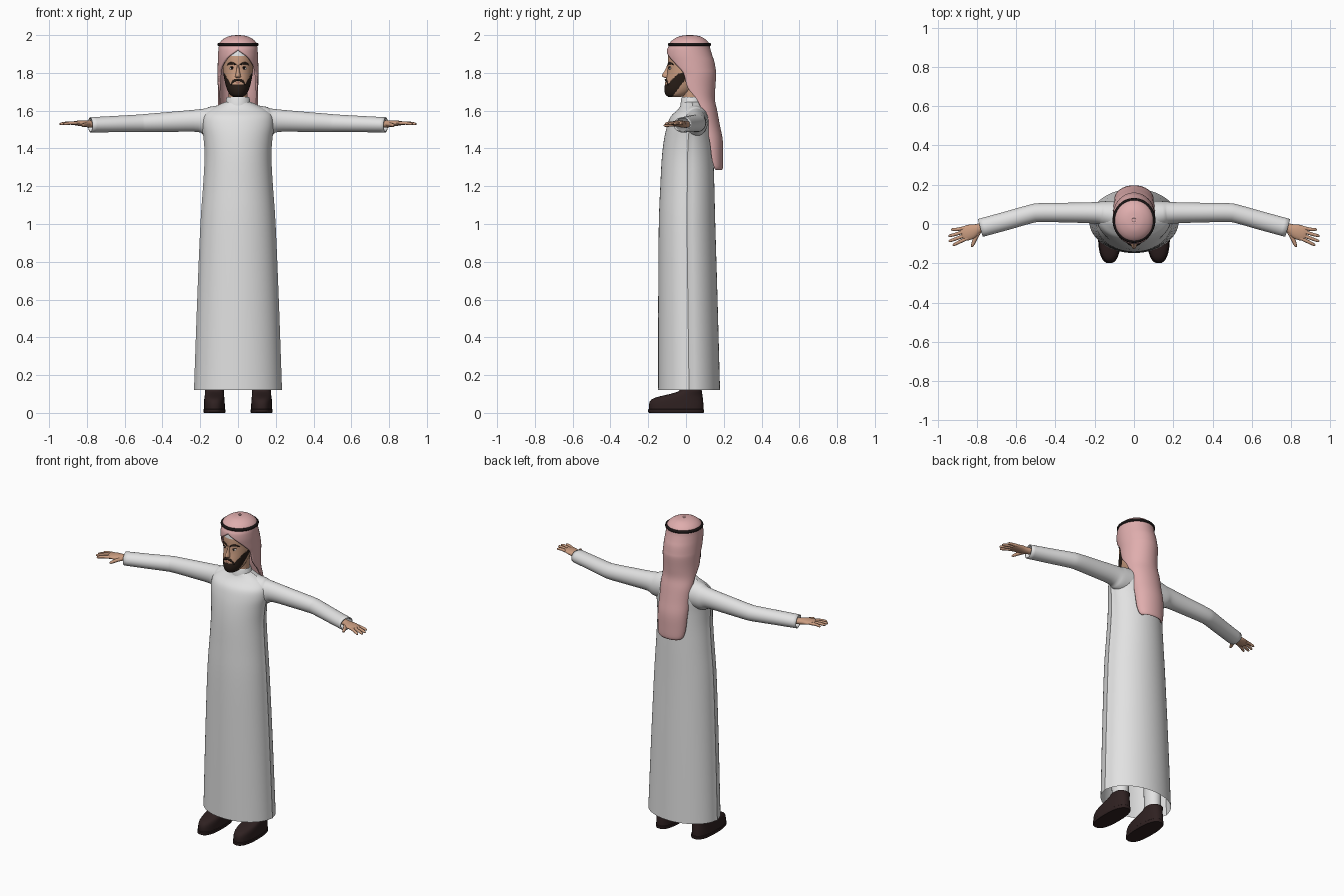
import bpy, bmesh, math
from mathutils import Vector


def material(name, r, g, b):
    m = bpy.data.materials.new(name)
    m.diffuse_color = (r, g, b, 1)
    return m


SKIN = material("skin", 0.60, 0.34, 0.22)
ROBE = material("robe white", 0.76, 0.76, 0.76)
PINK = material("headcloth pink", 0.74, 0.42, 0.42)
SHOE = material("shoe brown", 0.028, 0.015, 0.015)
HAIR = material("hair dark brown", 0.022, 0.013, 0.009)
CORD = material("cord black", 0.010, 0.007, 0.007)
LIP = material("lip", 0.36, 0.15, 0.11)
CAP = material("cap white", 0.85, 0.85, 0.85)


def smooth_rows(rows, k):
    """Catmull-Rom subdivision of a list of number tuples."""
    out = []
    for i in range(len(rows) - 1):
        p0, p1, p2, p3 = (rows[max(0, min(len(rows) - 1, i + j))] for j in (-1, 0, 1, 2))
        for s in range(k):
            t = s / k
            out.append(tuple(0.5 * (2 * b + (c - a) * t + (2 * a - 5 * b + 4 * c - d) * t * t
                                    + (3 * b - a - 3 * c + d) * t ** 3)
                             for a, b, c, d in zip(p0, p1, p2, p3)))
    return out + [rows[-1]]


def loft(name, rings, mats, closed=True, caps=(True, True), mirror=False,
         thick=0, angle=40, rule=None):
    bm = bmesh.new()
    vs = [[bm.verts.new(p) for p in r] for r in rings]
    n = len(rings[0])
    for a, b in zip(vs, vs[1:]):
        for i in range(n if closed else n - 1):
            j = (i + 1) % n
            bm.faces.new((a[i], a[j], b[j], b[i]))
    if caps[0]:
        bm.faces.new(vs[0])
    if caps[1]:
        bm.faces.new(vs[-1])
    bmesh.ops.remove_doubles(bm, verts=bm.verts, dist=1e-5)
    bmesh.ops.recalc_face_normals(bm, faces=bm.faces)
    if rule:
        for f in bm.faces:
            f.material_index = rule(f.calc_center_median())
    me = bpy.data.meshes.new(name)
    bm.to_mesh(me)
    bm.free()
    for m in mats:
        me.materials.append(m)
    ob = bpy.data.objects.new(name, me)
    bpy.context.collection.objects.link(ob)
    finish(ob, angle)
    if thick:
        mod = ob.modifiers.new("thickness", 'SOLIDIFY')
        mod.thickness = thick
    if mirror:
        ob.modifiers.new("mirror", 'MIRROR')
    return ob


def finish(ob, angle=40):
    bpy.ops.object.select_all(action='DESELECT')
    ob.select_set(True)
    bpy.context.view_layer.objects.active = ob
    bpy.ops.object.shade_smooth_by_angle(angle=math.radians(angle))


def stack(name, rows, mats, cx=0, n=48, power=2, k=4, seam=0, **kw):
    """Horizontal sections: rows are (z, front y, back y, half width)."""
    rings = []
    for z, y0, y1, rx in smooth_rows(rows, k):
        ring = []
        for i in range(n):
            a = 2 * math.pi * i / n
            c, s = math.cos(a), math.sin(a)
            e = 2 / power
            w = rx + (seam if i in (0, n // 2) else 0)
            ring.append((cx + math.copysign(abs(c) ** e, c) * w,
                         (y0 + y1) / 2 + math.copysign(abs(s) ** e, s) * (y1 - y0) / 2, z))
        rings.append(ring)
    return loft(name, rings, mats, **kw)


def tube(name, rows, mats, n=16, k=4, **kw):
    """Sections along a path: rows are (x, y, z, side radius, up radius)."""
    pts = smooth_rows(rows, k)
    rings = []
    for i, p in enumerate(pts):
        d = Vector(pts[min(i + 1, len(pts) - 1)][:3]) - Vector(pts[max(i - 1, 0)][:3])
        side = d.cross(Vector((0, 0, 1))).normalized()
        up = side.cross(d).normalized()
        rings.append([Vector(p[:3]) + side * p[3] * math.cos(2 * math.pi * j / n)
                      + up * p[4] * math.sin(2 * math.pi * j / n) for j in range(n)])
    return loft(name, rings, mats, **kw)


def ball(name, loc, size, mat, turn):
    bpy.ops.mesh.primitive_uv_sphere_add(segments=20, ring_count=12, radius=1, location=loc)
    ob = bpy.context.object
    ob.name, ob.scale, ob.rotation_euler = name, size, (0, 0, turn)
    ob.data.materials.append(mat)
    finish(ob)


# Robe: open at the hem, with a slight ridge for the side seams
stack("robe", [(0.12, -.148, .18, .228), (0.6, -.147, .167, .211), (1.0, -.144, .155, .194),
               (1.2, -.136, .15, .18), (1.35, -.128, .145, .172), (1.45, -.116, .14, .177),
               (1.52, -.10, .138, .187), (1.57, -.08, .13, .182), (1.602, -.047, .117, .155),
               (1.625, -.03, .10, .11), (1.645, -.024, .088, .066)],
      [ROBE], n=64, seam=.005, caps=(False, True), angle=25)
stack("collar", [(1.62, -.03, .09, .068), (1.664, -.026, .086, .062), (1.672, -.022, .082, .058),
                 (1.664, -.018, .078, .054)], [ROBE], k=1)
tube("sleeve", [(.10, .045, 1.545, .075, .083), (.16, .054, 1.542, .062, .076),
                (.21, .057, 1.547, .054, .060), (.35, .058, 1.541, .050, .053),
                (.48, .058, 1.535, .048, .048), (.53, .050, 1.533, .047, .046),
                (.65, .016, 1.529, .047, .043), (.782, -.02, 1.525, .047, .040)],
     [ROBE], n=32, caps=(True, False), thick=.006, mirror=True)

# Trousers and shoes
stack("trouser_leg", [(.09, -.03, .075, .045), (.4, -.04, .08, .052), (.9, -.05, .09, .07)],
      [ROBE], cx=.122, n=24, mirror=True)
stack("shoe_sole", [(0, -.196, .092, .055), (.004, -.2, .095, .058), (.018, -.2, .095, .058),
                    (.02, -.197, .093, .056)], [SHOE], cx=.125, n=32, power=2.5, k=1, mirror=True)
stack("shoe_upper", [(.015, -.195, .092, .055), (.045, -.196, .092, .055), (.07, -.184, .09, .054),
                     (.086, -.145, .088, .052), (.10, -.085, .086, .05), (.112, -.045, .085, .05),
                     (.12, -.035, .083, .05)], [SHOE], cx=.125, n=32, power=2.4, k=2, mirror=True)


# Hands: t runs along the hand, s towards the thumb side
def hand_part(name, rows, **kw):
    tube(name, [(.77 + .94 * t - .33 * s, -.015 - .33 * t - .94 * s, z, a, b)
                for t, s, z, a, b in rows], [SKIN], mirror=True, **kw)


hand_part("palm", [(-.05, 0, 1.527, .022, .018), (.02, 0, 1.529, .024, .018),
                   (.06, .003, 1.533, .037, .016), (.10, .002, 1.534, .037, .011),
                   (.117, .002, 1.533, .030, .006)], n=24)
for finger, s0, s1, tip in (("little", -.026, -.038, .158), ("ring", -.009, -.012, .181),
                            ("middle", .010, .013, .188), ("index", .028, .038, .176)):
    mid = (.1 + tip) / 2
    hand_part(finger + "_finger", [(.09, s0, 1.534, .009, .009), (mid, (s0 + s1) / 2, 1.534, .0085, .0085),
                                   (tip - .008, s1 - .001, 1.530, .007, .007),
                                   (tip, s1, 1.528, .003, .003)], n=12)
hand_part("thumb", [(.02, .008, 1.529, .013, .012), (.055, .042, 1.526, .011, .010),
                    (.08, .07, 1.522, .008, .008), (.087, .078, 1.521, .003, .003)], n=12)


# Head: beard and cap are coloured by position
def head_colour(c):
    if c.z > 1.887:
        return 2
    top = 1.737 + max(0, abs(c.x) - .035) * 1.6
    return 1 if c.z < top and c.y < (c.z - 1.775) * .75 + .003 else 0


stack("head", [(1.672, -.092, -.03, .022), (1.685, -.108, .01, .043), (1.715, -.115, .055, .059),
               (1.76, -.107, .09, .071), (1.80, -.099, .108, .078), (1.84, -.096, .118, .081),
               (1.88, -.095, .122, .084), (1.92, -.088, .12, .083), (1.95, -.06, .10, .07)],
      [SKIN, HAIR, CAP], n=112, k=9, rule=head_colour)
stack("neck", [(1.6, -.015, .075, .048), (1.70, -.02, .08, .05), (1.76, -.03, .09, .055)],
      [SKIN], n=32)
stack("nose", [(1.842, -.099, -.07, .007), (1.812, -.113, -.07, .009), (1.788, -.127, -.07, .014),
               (1.778, -.122, -.07, .015), (1.772, -.106, -.07, .010)], [SKIN], n=20)
tube("eyebrow", [(.010, -.096, 1.843, .003, .003), (.030, -.089, 1.851, .004, .006),
                 (.047, -.077, 1.849, .004, .005), (.058, -.066, 1.841, .002, .002)],
     [HAIR], n=10, mirror=True)
tube("moustache", [(0, -.108, 1.763, .005, .005), (.018, -.104, 1.760, .005, .007),
                   (.031, -.096, 1.747, .005, .006), (.036, -.093, 1.730, .004, .004)],
     [HAIR], n=10, mirror=True)
tube("mouth", [(-.020, -.102, 1.748, .002, .002), (0, -.108, 1.747, .004, .006),
               (.020, -.102, 1.748, .002, .002)], [LIP], n=10)
for side, x in (("left", 1), ("right", -1)):
    ball(side + "_eye", (x * .031, -.085, 1.824), (.014, .005, .007), CAP, x * .3)
    ball(side + "_iris", (x * .031, -.088, 1.824), (.006, .004, .0065), CORD, x * .3)
    ball(side + "_eyelid", (x * .031, -.086, 1.831), (.016, .005, .002), HAIR, x * .3)

# Headcloth: U-shaped sections (z, front y, back y, half width, opening half-angle)
cloth = [(2.0, .01, .03, .01, 0), (1.995, -.03, .07, .045, 0), (1.98, -.063, .10, .077, 0),
         (1.96, -.085, .12, .097, 0), (1.94, -.093, .126, .102, 0), (1.922, -.101, .13, .104, 0),
         (1.89, -.104, .14, .106, 25), (1.86, -.10, .15, .107, 42), (1.82, -.09, .157, .108, 59),
         (1.79, -.08, .16, .108, 65), (1.72, -.07, .155, .107, 73), (1.66, -.04, .153, .106, 90),
         (1.60, .005, .165, .105, 90), (1.52, .03, .18, .101, 90), (1.44, .055, .195, .10, 90),
         (1.35, .075, .197, .095, 90), (1.30, .10, .196, .085, 90), (1.285, .125, .190, .068, 90)]
rings = []
for z, y0, y1, rx, opening in smooth_rows(cloth, 4):
    a0 = math.radians(max(0, opening))
    angles = [a0 + (2 * math.pi - 2 * a0) * i / 48 for i in range(49)]
    rings.append([(rx * math.sin(a), (y0 + y1) / 2 - (y1 - y0) / 2 * math.cos(a), z) for a in angles])
loft("headcloth", rings, [PINK], closed=False, caps=(False, False), thick=.010)
stack("headcloth_crown", [(1.985, -.04, .08, .055), (1.9995, .0, .04, .015)], [PINK], k=1)

# Head cord
bpy.ops.mesh.primitive_torus_add(location=(0, .018, 1.95), major_radius=.1, minor_radius=.009,
                                 major_segments=64, minor_segments=12)
cord = bpy.context.object
cord.name, cord.scale = "head_cord", (1, 1.05, 1)
cord.data.materials.append(CORD)
finish(cord)
